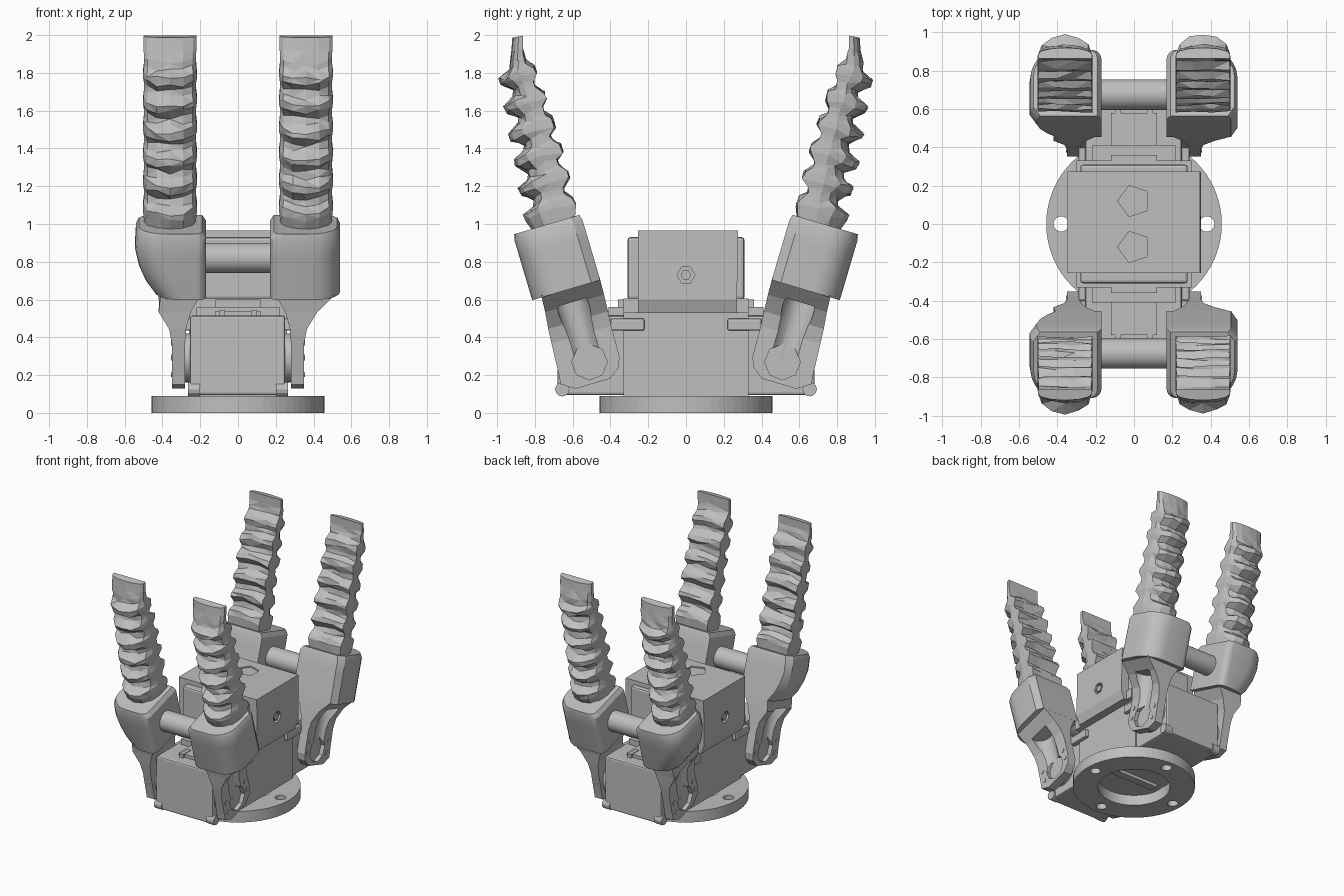
import bpy, bmesh, math, random
from mathutils import Vector

random.seed(4)
if "Cube" in bpy.data.objects:
    bpy.data.objects.remove(bpy.data.objects["Cube"])

grey = bpy.data.materials.new("machine grey")
grey.use_nodes = True
grey.diffuse_color = (0.52, 0.52, 0.52, 1)
grey.node_tree.nodes["Principled BSDF"].inputs["Base Color"].default_value = (0.52, 0.52, 0.52, 1)


def select(obj):
    bpy.ops.object.select_all(action='DESELECT')
    obj.select_set(True)
    bpy.context.view_layer.objects.active = obj


def smooth(obj, angle=30):
    select(obj)
    bpy.ops.object.shade_smooth_by_angle(angle=math.radians(angle))


def loft(name, rings, place=Vector, triangles=False):
    """Skin a stack of equal-length point rings and cap both ends."""
    bm = bmesh.new()
    rows = [[bm.verts.new(place(p)) for p in ring] for ring in rings]
    n = len(rows[0])
    for a, b in zip(rows, rows[1:]):
        for i in range(n):
            j = (i + 1) % n
            bm.faces.new((a[i], a[j], b[j], b[i]))
    bm.faces.new(rows[0])
    bm.faces.new(rows[-1])
    if triangles:
        bmesh.ops.triangulate(bm, faces=bm.faces)
    bmesh.ops.recalc_face_normals(bm, faces=bm.faces)
    mesh = bpy.data.meshes.new(name)
    bm.to_mesh(mesh)
    bm.free()
    mesh.materials.append(grey)
    obj = bpy.data.objects.new(name, mesh)
    bpy.context.collection.objects.link(obj)
    return obj


def rect(x0, x1, y0, y1, z):
    return [(x0, y0, z), (x1, y0, z), (x1, y1, z), (x0, y1, z)]


def box(name, x0, x1, y0, y1, z0, z1, bevel=0.0):
    obj = loft(name, [rect(x0, x1, y0, y1, z0), rect(x0, x1, y0, y1, z1)])
    if bevel:
        mod = obj.modifiers.new("edge", 'BEVEL')
        mod.width, mod.segments = bevel, 2


def rod(name, a, b, r, sides=24):
    a, b = Vector(a), Vector(b)
    turn = (b - a).to_track_quat('Z', 'Y')
    circle = [turn @ Vector((r * math.cos(t), r * math.sin(t), 0))
              for t in (math.tau * i / sides for i in range(sides))]
    obj = loft(name, [[a + c for c in circle], [b + c for c in circle]])
    if sides > 12:
        smooth(obj)
    return obj


def cut(obj, cutter):
    mod = obj.modifiers.new("cut", 'BOOLEAN')
    mod.operation, mod.solver, mod.object = 'DIFFERENCE', 'EXACT', cutter
    select(obj)
    bpy.ops.object.modifier_apply(modifier=mod.name)
    bpy.data.objects.remove(cutter)


def frame(y, z, tilt, sx, sy):
    """Tilted local frame (across, outward, along) mirrored to one corner."""
    c, s = math.cos(math.radians(tilt)), math.sin(math.radians(tilt))

    def place(p):
        return Vector((sx * p[0], sy * (y + p[1] * c + p[2] * s), z - p[1] * s + p[2] * c))
    return place


# Mounting flange with centre opening and bolt holes
flange = rod("mounting_flange", (0, 0, 0), (0, 0, 0.09), 0.458, 64)
cut(flange, rod("opening", (0, 0, -0.1), (0, 0, 0.2), 0.27, 48))
for x, y in ((0.38, 0), (-0.38, 0), (0, 0.38), (0, -0.38)):
    cut(flange, rod("bolt_hole", (x, y, -0.1), (x, y, 0.2), 0.04, 16))
for face in flange.data.polygons:
    face.use_smooth = False

# Central body and upper housing
box("central_body", -0.26, 0.26, -0.33, 0.33, 0.085, 0.54)
box("opening_bar", -0.2, 0.2, -0.03, 0.03, 0.06, 0.09)
box("housing_plate", -0.3, 0.3, -0.33, 0.33, 0.53, 0.605)
housing = loft("upper_housing", [rect(-0.325, 0.325, -0.255, 0.27, 0.53),
                                 rect(-0.35, 0.35, -0.255, 0.27, 0.6),
                                 rect(-0.35, 0.345, -0.255, 0.275, 0.965)])
for s in (-1, 1):
    cut(housing, rod("screw_recess", (s * 0.32, 0, 0.73), (s * 0.4, 0, 0.73), 0.048, 6))
    cut(housing, rod("top_dimple", (0, s * 0.12, 0.955), (0, s * 0.12, 1), 0.085, 5))
    rod("housing_screw", (s * 0.31, 0, 0.73), (s * 0.345, 0, 0.73), 0.028, 6)

# Drive units and their fittings at each end
for s in (-1, 1):
    ys = lambda a, b: sorted((s * a, s * b))
    box("drive_unit", -0.255, 0.25, *ys(0.3, 0.68), 0.095, 0.515, 0.012)
    box("end_board", -0.28, 0.28, *ys(0.2, 0.31), 0.6, 0.93, 0.015)
    box("drive_top_step", -0.22, 0.22, *ys(0.3, 0.41), 0.5, 0.56)
    box("drive_top_clip", -0.12, 0.12, *ys(0.3, 0.58), 0.5, 0.54)
    box("clip_riser", -0.12, 0.12, *ys(0.3, 0.36), 0.53, 0.6)
    for x in (-1, 1):
        box("side_arm", *sorted((x * 0.24, x * 0.29)), *ys(0.22, 0.4), 0.435, 0.5, 0.01)
        rod("lug", (x * 0.2, s * 0.655, 0.125), (x * 0.265, s * 0.655, 0.125), 0.038, 12)
        rod("drive_horn", (x * 0.24, s * 0.53, 0.29), (x * 0.29, s * 0.53, 0.29), 0.13)
        box("drive_slot", *sorted((x * 0.07, x * 0.1)), *ys(0.5, 0.6), 0.51, 0.545)
    rod("cross_bar", (-0.2, s * 0.675, 0.82), (0.2, s * 0.675, 0.82), 0.08, 32)

PEAKS = 6
PITCH = 0.145


def finger_ring(s, outer, inner, half, droop):
    """Flat inner edge, half-round outer edge that sags in the middle."""
    pts = []
    for i in range(7):
        t = math.pi * i / 6
        bulge = math.sin(t)
        pts.append([0.36 + half * math.cos(t), inner + (outer - inner) * (0.42 + 0.58 * bulge),
                    s - droop * bulge])
    for x in (-1, -0.35, 0.35, 1):
        pts.append([0.36 + half * x, inner, s + droop * 0.5 * (1 - abs(x))])
    if droop:
        for p in pts:
            p[1] += random.uniform(-0.007, 0.007)
            p[2] += random.uniform(-0.012, 0.012)
    return pts


def finger(place):
    rings = [finger_ring(-0.05, 0.10, -0.10, 0.13, 0)]
    for i in range(PEAKS):
        s = 0.095 + PITCH * i
        k = i / (PEAKS - 1)
        top = 0.148 - 0.014 * k * k
        low = -0.13 + 0.065 * k * k
        rings.append(finger_ring(s - 0.02, top - 0.008, low, 0.143, 0.03))
        rings.append(finger_ring(s + 0.015, top, low + 0.004, 0.141, 0.03))
        rings.append(finger_ring(s + 0.05, top - 0.062, low + 0.042, 0.137, 0.03))
        rings.append(finger_ring(s + 0.085, top - 0.072, low + 0.045, 0.137, 0.03))
    rings.append(finger_ring(0.945, 0.04, -0.022, 0.14, 0))
    rings.append(finger_ring(1.01, 0.022, -0.035, 0.14, 0))
    loft("ribbed_finger", rings, place, triangles=True)


def holder_ring(x0, x1, v, s):
    """Chamfered palm side, large outer corner and small inner corner."""
    pts = [(x0, -v, s), (x1 - 0.035, -v, s), (x1, -v + 0.05, s)]
    for cx, r, start in ((x1 - 0.15, 0.15, 0), (x0 + 0.05, 0.05, 90)):
        for i in range(6):
            t = math.radians(start + 18 * i)
            pts.append((cx + r * math.cos(t), v - r + r * math.sin(t), s))
    return pts


# Four finger assemblies; the two on the right have holders that taper downwards
for sx in (-1, 1):
    for sy in (-1, 1):
        place = frame(0.634, 0.65, 16.5, sx, sy)
        edge = (0.44, 0.49, 0.525, 0.545) if sx < 0 else (0.54,) * 4
        rings = [holder_ring(0.17, x, 0.188, s) for x, s in zip(edge, (0, 0.07, 0.15, 0.24))]
        rings += [holder_ring(0.17, 0.54, 0.188, 0.33), holder_ring(0.19, 0.525, 0.18, 0.362)]
        smooth(loft("finger_holder", rings, place))

        # Flared link arm with a round channel down its outer side
        arm = loft("link_arm", [rect(0.28, 0.35, -0.09, 0.10, -0.515),
                                rect(0.28, 0.35, -0.15, 0.17, -0.47),
                                rect(0.28, 0.35, -0.17, 0.165, -0.42),
                                rect(0.28, 0.35, -0.175, 0.155, -0.25),
                                rect(0.275, 0.365, -0.18, 0.15, -0.17),
                                rect(0.25, 0.42, -0.185, 0.14, -0.08),
                                rect(0.2, edge[0] - 0.03, -0.188, 0.135, 0.01)], place)
        cut(arm, rod("channel", place((0.4, -0.01, -0.4)), place((0.4, -0.01, -0.07)), 0.085, 20))
        cut(arm, rod("horn_seat", place((0.318, -0.01, -0.4)), place((0.4, -0.01, -0.4)), 0.095, 8))
        for v, s in ((0.12, -0.34), (-0.13, -0.33), (-0.135, -0.41), (0.12, -0.43)):
            rod("link_rivet", place((0.33, v, s)), place((0.354, v, s)), 0.016, 6)

        finger(frame(0.70, 1.0, 11.3, sx, sy))
